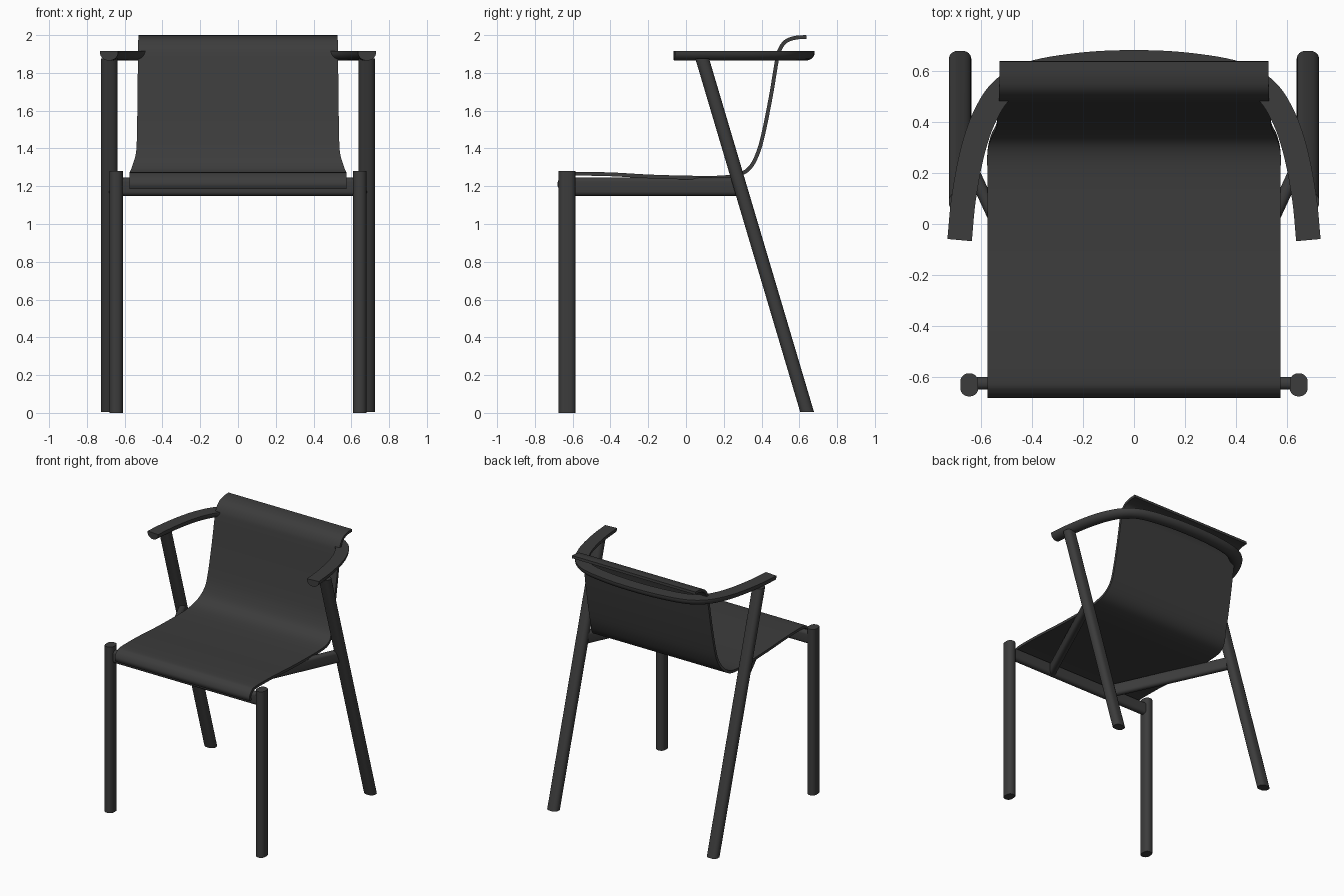
import bpy, bmesh, math
from mathutils import Vector

if "Cube" in bpy.data.objects:
    bpy.data.objects.remove(bpy.data.objects["Cube"])

dark = bpy.data.materials.new("dark_grey")
dark.diffuse_color = (0.045, 0.045, 0.045, 1)
dark.use_nodes = True
dark.node_tree.nodes["Principled BSDF"].inputs["Base Color"].default_value = dark.diffuse_color


def loft(name, rings, mirror=False):
    """Skin a list of equal-length closed rings, with capped ends."""
    bm = bmesh.new()
    loops = [[bm.verts.new(p) for p in r] for r in rings]
    n = len(loops[0])
    for a, b in zip(loops, loops[1:]):
        for i in range(n):
            j = (i + 1) % n
            bm.faces.new((a[i], a[j], b[j], b[i]))
    bm.faces.new(loops[0][::-1])
    bm.faces.new(loops[-1])
    bmesh.ops.recalc_face_normals(bm, faces=bm.faces)
    me = bpy.data.meshes.new(name)
    bm.to_mesh(me)
    bm.free()
    ob = bpy.data.objects.new(name, me)
    bpy.context.collection.objects.link(ob)
    me.materials.append(dark)
    bpy.ops.object.select_all(action='DESELECT')
    ob.select_set(True)
    bpy.context.view_layer.objects.active = ob
    bpy.ops.object.shade_smooth_by_angle(angle=math.radians(35))
    if mirror:
        ob.modifiers.new("mirror", 'MIRROR')
    return ob


def rounded_rect(w, h, r, seg=6):
    pts = []
    for k, (sx, sy) in enumerate([(1, 1), (-1, 1), (-1, -1), (1, -1)]):
        for i in range(seg + 1):
            a = math.pi / 2 * (k + i / seg)
            pts.append((sx * (w / 2 - r) + r * math.cos(a),
                        sy * (h / 2 - r) + r * math.sin(a)))
    return pts


def spline(pts, steps=8):
    """Catmull-Rom through points of any dimension."""
    p = [Vector(q) for q in pts]
    p = [2 * p[0] - p[1]] + p + [2 * p[-1] - p[-2]]
    out = []
    for a, b, c, d in zip(p, p[1:], p[2:], p[3:]):
        for i in range(steps):
            t = i / steps
            out.append(0.5 * (2 * b + (c - a) * t + (2 * a - 5 * b + 4 * c - d) * t * t
                              + (3 * b - a - 3 * c + d) * t ** 3))
    return out + [p[-2]]


def sweep_flat(path, z, section):
    """Rings of a (sideways, up) section along a horizontal path."""
    rings = []
    for i, p in enumerate(path):
        t = path[min(i + 1, len(path) - 1)] - path[max(i - 1, 0)]
        side = Vector((t.y, -t.x)).normalized()
        rings.append([(p.x + side.x * u, p.y + side.y * u, z + v) for u, v in section])
    return rings


# Legs: vertical in front, leaning forward at the back
leg = rounded_rect(0.07, 0.09, 0.032)
loft("front_legs", [[(0.645 + u, -0.63 + v, z) for u, v in leg] for z in (0, 1.28)], True)
leg = rounded_rect(0.088, 0.073, 0.032)
loft("back_legs", [[(0.681 + u, y + v, z) for u, v in leg]
                   for y, z in ((0.641, 0.005), (0.086, 1.875))], True)

# Seat frame: front bar and two diagonal side rails
bar = rounded_rect(0.05, 0.097, 0.023)
loft("front_bar", sweep_flat([Vector((-0.625, -0.624)), Vector((0.625, -0.624))], 1.197, bar))
loft("side_rails", sweep_flat([Vector((0.25, -0.62)), Vector((0.66, 0.27))], 1.197, bar), True)

# Arm rail: flat top, rounded underside, bent around the back
half = [(0.683, -0.063), (0.667, 0.1), (0.633, 0.28), (0.585, 0.42),
        (0.515, 0.525), (0.40, 0.59), (0.2, 0.624)]
path = spline(half + [(0, 0.633)] + [(-x, y) for x, y in reversed(half)])
d_shape = [(0.048, 0.025), (-0.048, 0.025)] + [
    (-0.048 * math.cos(a), 0.017 - 0.042 * math.sin(a))
    for a in [math.pi * i / 14 for i in range(15)]]
loft("arm_rail", sweep_flat(path, 1.89, d_shape))

# Seat and backrest: one bent sheet, profile points are (y, z, half width)
profile = [(-0.664, 1.188, 0.574), (-0.671, 1.215, 0.574), (-0.65, 1.25, 0.574),
           (-0.60, 1.265, 0.574), (-0.4, 1.263, 0.574), (-0.2, 1.252, 0.574),
           (0.0, 1.246, 0.574), (0.18, 1.246, 0.574), (0.28, 1.261, 0.574),
           (0.34, 1.300, 0.560), (0.38, 1.375, 0.540), (0.41, 1.48, 0.535),
           (0.45, 1.68, 0.532), (0.48, 1.86, 0.530), (0.497, 1.925, 0.529),
           (0.53, 1.968, 0.528), (0.58, 1.986, 0.527), (0.637, 1.99, 0.527)]
path = spline(profile, 6)
rings = []
for i, p in enumerate(path):
    t = path[min(i + 1, len(path) - 1)] - path[max(i - 1, 0)]
    n = Vector((-t.y, t.x)).normalized() * 0.01
    rings.append([(sx * p.z, p.x + s * n.x, p.y + s * n.y)
                  for sx, s in ((-1, -1), (1, -1), (1, 1), (-1, 1))])
loft("seat_and_backrest", rings)
